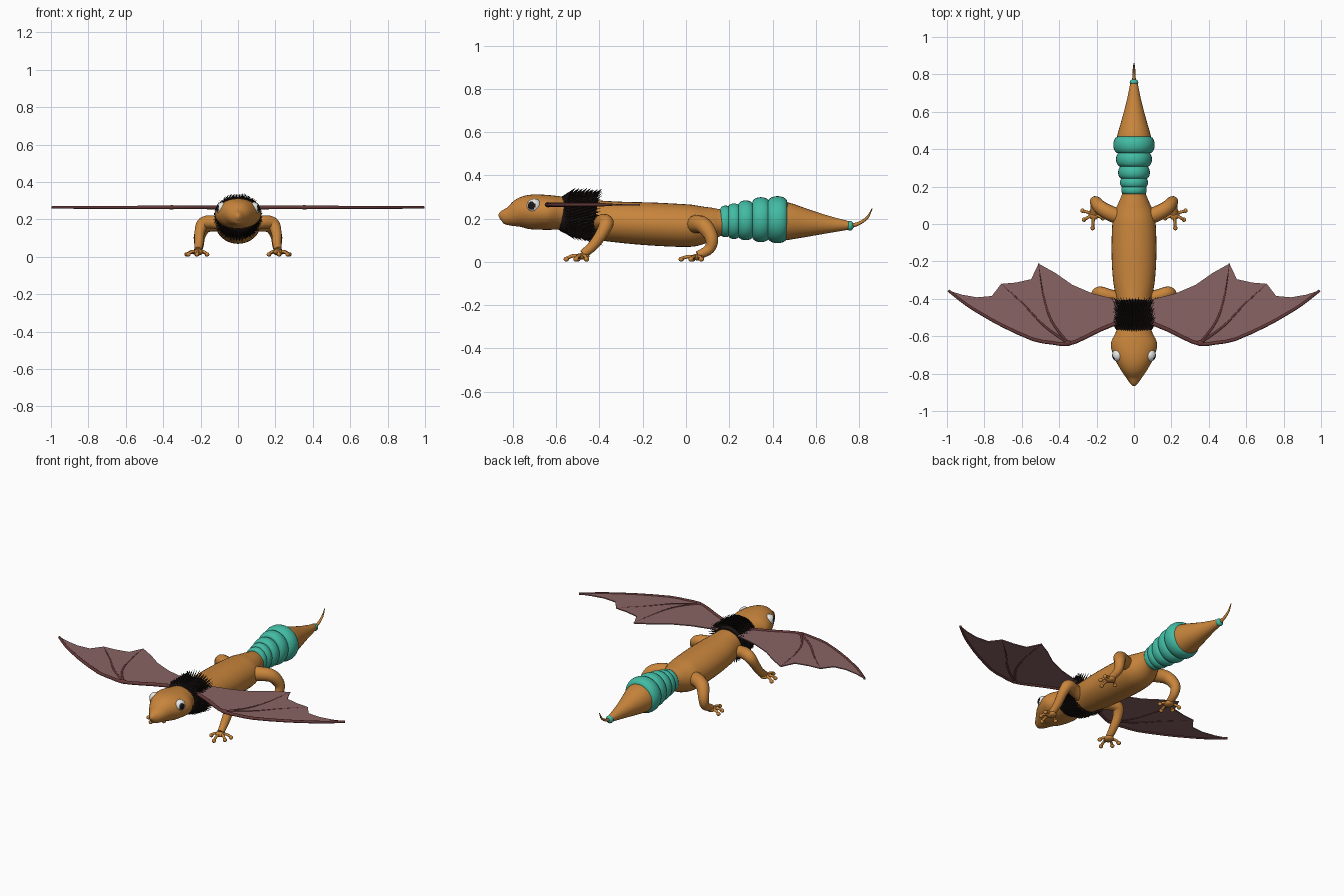
import bpy, bmesh, math, random
from mathutils import Vector

if "Cube" in bpy.data.objects:
    bpy.data.objects.remove(bpy.data.objects["Cube"])

random.seed(3)


def material(name, rgb):
    m = bpy.data.materials.new(name)
    m.diffuse_color = (*rgb, 1)
    m.use_nodes = True
    m.node_tree.nodes["Principled BSDF"].inputs["Base Color"].default_value = m.diffuse_color
    return m


ORANGE = material("orange skin", (0.58, 0.235, 0.045))
TEAL = material("teal band", (0.055, 0.50, 0.37))
BLACK = material("black fur", (0.012, 0.008, 0.007))
MEMBRANE = material("dusty wing membrane", (0.25, 0.125, 0.125))
BONE = material("dark red wing bone", (0.13, 0.04, 0.04))
WHITE = material("eye white", (0.85, 0.85, 0.83))
PUPIL = material("dark pupil", (0.01, 0.008, 0.008))


def finish(bm, name, mats, mirror=False, angle=50):
    bmesh.ops.recalc_face_normals(bm, faces=bm.faces[:])
    me = bpy.data.meshes.new(name)
    bm.to_mesh(me)
    bm.free()
    ob = bpy.data.objects.new(name, me)
    bpy.context.collection.objects.link(ob)
    for m in mats:
        me.materials.append(m)
    if mirror:
        ob.modifiers.new("mirror", 'MIRROR')
    bpy.context.view_layer.objects.active = ob
    for o in bpy.context.selected_objects:
        o.select_set(False)
    ob.select_set(True)
    bpy.ops.object.shade_smooth_by_angle(angle=math.radians(angle))
    return ob


def spline(pts, steps):
    """Catmull-Rom interpolation of equal-length tuples."""
    out = []
    for i in range(len(pts) - 1):
        p = [Vector(pts[max(0, min(len(pts) - 1, i + k))]) for k in (-1, 0, 1, 2)]
        for s in range(steps):
            t = s / steps
            out.append(0.5 * (2 * p[1] + (p[2] - p[0]) * t
                              + (2 * p[0] - 5 * p[1] + 4 * p[2] - p[3]) * t * t
                              + (3 * p[1] - p[0] - 3 * p[2] + p[3]) * t ** 3))
    out.append(Vector(pts[-1]))
    return out


def tube(bm, pts, n=12, steps=4):
    """Loft ellipses (x, y, z, side radius, up radius) along a path."""
    pts = spline([p if len(p) == 5 else (*p, p[3]) for p in [tuple(q) for q in pts]], steps)\
        if steps else [Vector(p) for p in pts]
    cs = [Vector(p[:3]) for p in pts]
    rings, u = [], Vector((1, 0, 0))
    for i, c in enumerate(cs):
        t = (cs[min(i + 1, len(cs) - 1)] - cs[max(i - 1, 0)]).normalized()
        if i == 0 and abs(t.x) > 0.8:
            u = Vector((0, 1, 0))
        u = (u - t * u.dot(t)).normalized()
        v = t.cross(u)
        rings.append([bm.verts.new(c + u * pts[i][3] * math.cos(a) + v * pts[i][4] * math.sin(a))
                      for a in [2 * math.pi * k / n for k in range(n)]])
    for a, b in zip(rings, rings[1:]):
        for k in range(n):
            bm.faces.new((a[k], a[(k + 1) % n], b[(k + 1) % n], b[k]))
    bm.faces.new(rings[0])
    bm.faces.new(rings[-1])


def ball(bm, c, s, seg=16):
    r = bmesh.ops.create_uvsphere(bm, u_segments=seg, v_segments=seg // 2 + 2, radius=1)
    for v in r['verts']:
        v.co = Vector(c) + Vector((v.co.x * s[0], v.co.y * s[1], v.co.z * s[2]))


# Head and trunk: y, top, bottom, half width
bm = bmesh.new()
trunk = [(-0.862, .212, .192, .006), (-0.85, .235, .178, .022), (-0.81, .258, .165, .05),
         (-0.76, .297, .155, .082), (-0.71, .311, .15, .108), (-0.64, .309, .148, .124),
         (-0.58, .302, .148, .098), (-0.53, .295, .135, .088), (-0.42, .285, .105, .092),
         (-0.30, .278, .088, .112), (-0.15, .274, .075, .12), (0, .266, .069, .116),
         (.06, .261, .078, .106), (.12, .252, .105, .08), (.17, .242, .122, .062), (.25, .24, .13, .06)]
tube(bm, [(0, y, (a + b) / 2, w, (a - b) / 2) for y, a, b, w in trunk], 32, 4)
finish(bm, "head_and_body", [ORANGE])

# Tail cone and whip
bm = bmesh.new()
tube(bm, [(0, .42, .188, .093, .09), (0, .47, .187, .09, .087), (0, .55, .18, .068, .067),
          (0, .65, .173, .041, .042), (0, .76, .168, .018, .018)], 28)
tube(bm, [(0, .76, .166, .011, .011), (0, .80, .178, .008, .008), (0, .838, .205, .006, .006),
          (0, .86, .246, .002, .002)], 8)
finish(bm, "tail_and_whip", [ORANGE])

# Teal bands: centre y, half length, half width, half height, centre z
bm = bmesh.new()
for y, h, w, r, z in [(.182, .022, .068, .073, .187), (.222, .026, .075, .082, .188),
                      (.276, .034, .085, .092, .192), (.346, .039, .096, .104, .195),
                      (.423, .045, .111, .109, .195)]:
    prof = []
    for k in range(-5, 6):
        a = k / 5 * math.pi / 2
        d = h * 0.6 * (1 - math.cos(a))
        prof.append((0, y + h * math.sin(a), z, w - d, r - d))
    tube(bm, prof, 32, 0)
ball(bm, (0, .758, .167), (.023, .017, .023))
finish(bm, "tail_bands", [TEAL])

# Neck ruff: dark sleeve with rows of swept-back spikes
bm = bmesh.new()
tube(bm, [(0, -.575, .224, .09, .076), (0, -.55, .22, .1, .088), (0, -.48, .21, .1, .096),
          (0, -.42, .2, .1, .096)], 28)
finish(bm, "ruff_sleeve", [BLACK])
bm = bmesh.new()
for row in range(8):
    f = row / 7
    y, z, rx, rz = -.562 + .125 * f, .222 - .014 * f, .09 + .006 * f, .08 + .012 * f
    n = 48
    for k in range(n):
        a = 2 * math.pi * (k + .5 * (row % 2)) / n
        out = Vector((math.cos(a), 0, math.sin(a)))
        side = Vector((-math.sin(a), 0, math.cos(a)))
        base = Vector((rx * out.x, y, z + rz * out.z))
        g = random.uniform(.85, 1.1)
        tip = base + out * (.038 * g) + Vector((0, .048 * g, 0))
        q = [bm.verts.new(base + side * s * .006 + Vector((0, d * .012, 0)))
             for s, d in ((-1, 0), (0, -1), (1, 0), (0, 1))]
        t = bm.verts.new(tip)
        for i in range(4):
            bm.faces.new((q[i], q[(i + 1) % 4], t))
        bm.faces.new(q)
finish(bm, "ruff_spikes", [BLACK], angle=30)

# Legs with spread toes
for name, path, foot in [
        ("front_legs", [(.06, -.40, .17, .036), (.13, -.385, .185, .036), (.185, -.368, .178, .034),
                        (.205, -.39, .13, .028), (.208, -.43, .075, .024), (.213, -.475, .036, .02)],
         (.213, -.478, .026)),
        ("hind_legs", [(.05, .035, .165, .044), (.11, .05, .175, .042), (.175, .085, .165, .038),
                       (.205, .118, .11, .031), (.208, .108, .06, .025), (.215, .055, .03, .02)],
         (.215, .053, .022))]:
    bm = bmesh.new()
    tube(bm, path, 14, 5)
    ball(bm, foot, (.028, .032, .015))
    fx, fy, fz = foot
    for dx, dy in [(.06, .018), (.052, -.03), (.006, -.075), (-.048, -.022)]:
        tube(bm, [(fx, fy, fz, .01), (fx + dx * .6, fy + dy * .6, fz + .002, .008),
                  (fx + dx, fy + dy, .014, .008)], 8, 3)
        ball(bm, (fx + dx, fy + dy, .0125), (.0125, .0125, .0115), 10)
    finish(bm, name, [ORANGE], True)

# Eyes: white ball, pupil chosen by direction
bm = bmesh.new()
c = Vector((.086, -.702, .258))
ball(bm, c, (.031, .034, .034), 32)
look = Vector((.88, -.45, .05)).normalized()
for f in bm.faces:
    f.material_index = int((f.calc_center_median() - c).normalized().dot(look) > .8)
finish(bm, "eyes", [WHITE, PUPIL], True)

# Wing membrane
WZ = .264
lead = [(.07, -.52), (.18, -.565), (.27, -.61), (.355, -.643), (.44, -.635), (.54, -.617),
        (.70, -.545), (.80, -.49), (.89, -.435), (.955, -.385), (.993, -.355)]
trail = [(.92, -.378), (.84, -.392), (.76, -.385), (.71, -.32), (.63, -.313), (.55, -.295),
         (.51, -.212), (.42, -.262), (.33, -.325), (.22, -.372), (.07, -.41)]
bm = bmesh.new()
face = bm.faces.new([bm.verts.new((x, y, WZ - .003)) for x, y in lead + trail])
ext = bmesh.ops.extrude_face_region(bm, geom=[face])
for v in ext['geom']:
    if isinstance(v, bmesh.types.BMVert):
        v.co.z += .006
bmesh.ops.triangulate(bm, faces=bm.faces[:])
finish(bm, "wing_membranes", [MEMBRANE], True, 30)

# Wing bones: leading edge and two fingers
bm = bmesh.new()
tube(bm, [(x, y, WZ, .011 - .004 * i / 10) for i, (x, y) in enumerate(lead)], 10, 2)
ball(bm, (.355, -.637, WZ), (.02, .016, .012))
for f in ([(.355, -.635), (.44, -.52), (.485, -.38), (.51, -.212)],
          [(.355, -.635), (.48, -.545), (.59, -.43), (.71, -.32)]):
    tube(bm, [(x, y, WZ, .008 - .0015 * i) for i, (x, y) in enumerate(f)], 8, 4)
finish(bm, "wing_bones", [BONE], True)
